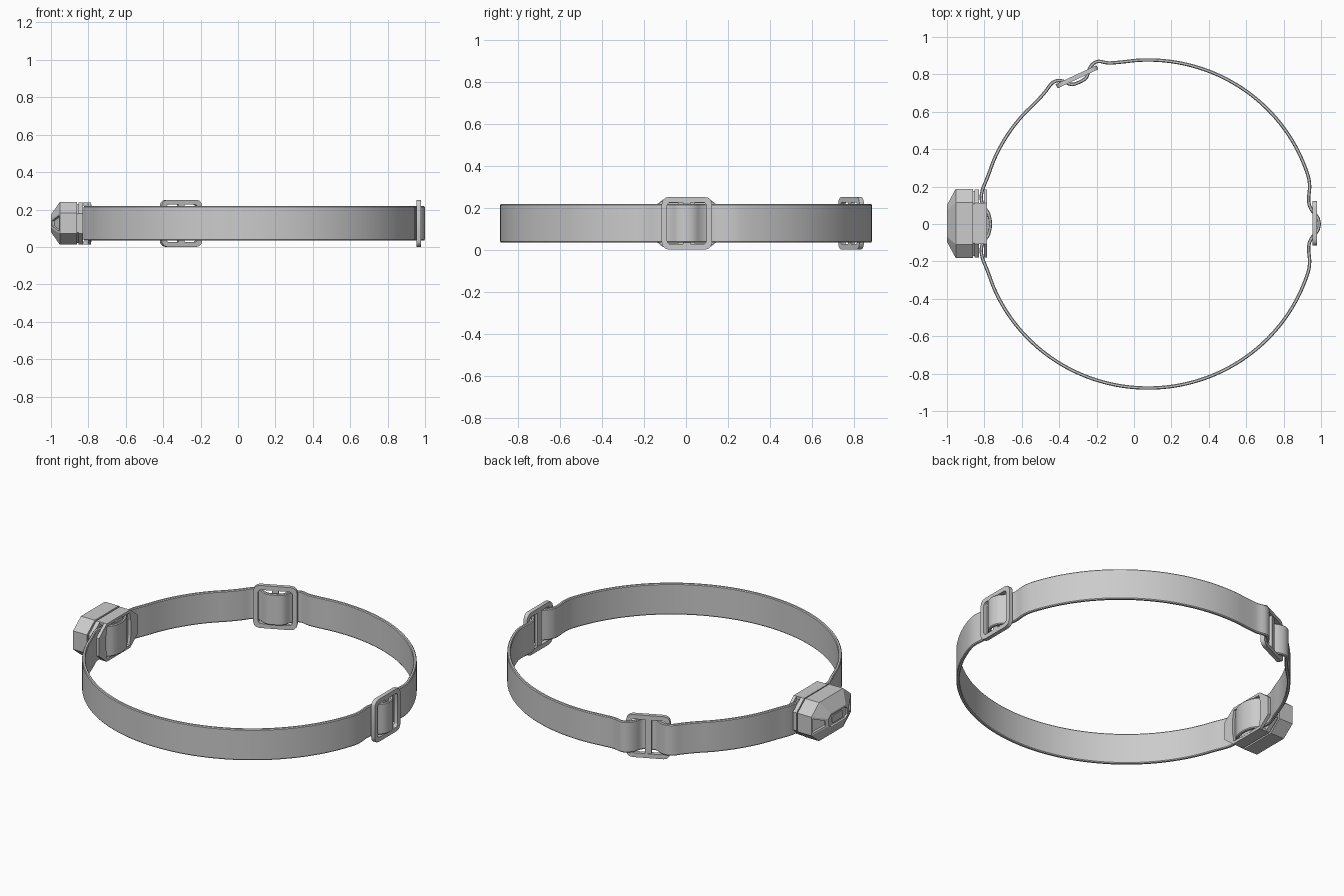
import bpy, bmesh
from math import sin, cos, radians, pi
from mathutils import Vector, Matrix

if "Cube" in bpy.data.objects:
    bpy.data.objects.remove(bpy.data.objects["Cube"])

ZC = 0.126  # mid height of the whole band


def loft(name, rings, mat=Matrix(), closed=False, edit=None):
    """Skin a list of equal-length 3D rings; cap the ends unless closed."""
    bm = bmesh.new()
    vs = [[bm.verts.new(mat @ Vector(p)) for p in r] for r in rings]
    n, m = len(vs), len(vs[0])
    for i in range(n if closed else n - 1):
        a, b = vs[i], vs[(i + 1) % n]
        for j in range(m):
            k = (j + 1) % m
            bm.faces.new((a[j], a[k], b[k], b[j]))
    if not closed:
        bm.faces.new(vs[0])
        bm.faces.new(vs[-1])
    bmesh.ops.recalc_face_normals(bm, faces=bm.faces[:])
    if edit:
        edit(bm)
    me = bpy.data.meshes.new(name)
    bm.to_mesh(me)
    bm.free()
    ob = bpy.data.objects.new(name, me)
    bpy.context.collection.objects.link(ob)
    return ob


def smooth(ob, angle=35):
    bpy.ops.object.select_all(action='DESELECT')
    ob.select_set(True)
    bpy.context.view_layer.objects.active = ob
    bpy.ops.object.shade_smooth_by_angle(angle=radians(angle))


def facing(deg, x=0, y=0):
    """Local X along the strap, Y up, Z outward in direction deg."""
    a = radians(deg)
    return Matrix(((-sin(a), 0, cos(a), x), (cos(a), 0, sin(a), y),
                   (0, 1, 0, ZC), (0, 0, 0, 1)))


def at(pts, z):
    return [(x, y, z) for x, y in pts]


def rounded(hw, hh, r, n=3):
    return [(sx * (hw - r) + r * cos(q * pi / 2 + i * pi / 2 / n),
             sy * (hh - r) + r * sin(q * pi / 2 + i * pi / 2 / n))
            for q, (sx, sy) in enumerate(((1, 1), (-1, 1), (-1, -1), (1, -1)))
            for i in range(n + 1)]


def octagon(hw, hh, tw, sh):
    return [(hw, -sh), (hw, sh), (tw, hh), (-tw, hh),
            (-hw, sh), (-hw, -sh), (-tw, -hh), (tw, -hh)]


def box(name, hw, y0, y1, z0, z1, mat):
    q = [(-hw, y0), (hw, y0), (hw, y1), (-hw, y1)]
    return loft(name, [at(q, z0), at(q, z1)], mat)


def frame(name, outer, inner, z0, z1, mat):
    return loft(name, [at(outer, z0), at(outer, z1), at(inner, z1), at(inner, z0)],
                mat, closed=True)


# strap centre line: elliptical arcs with a weave at each fitting
def arc(a0, a1, n):
    return [(0.075 + 0.895 * cos(radians(a0 + (a1 - a0) * i / n)),
             0.877 * sin(radians(a0 + (a1 - a0) * i / n))) for i in range(n + 1)]


right = [(0.981, 0.036), (0.956, 0.066), (0.938, 0.10), (0.934, 0.14), (0.939, 0.2)]
lamp = [(-0.811, 0.18), (-0.816, 0.13), (-0.803, 0.092), (-0.778, 0.055)]
weave = [(-.14, .026), (-.105, .026), (-.075, .008), (-.05, -.02), (-.025, -.03),
         (.025, -.03), (.05, -.02), (.075, .008), (.105, .026), (.14, .024)]
side = facing(115, -0.305, 0.787)
mid = [tuple((side @ Vector((s, 0, h)))[:2]) for s, h in weave]


def flip(pts):
    return [(x, -y) for x, y in reversed(pts)]


path = ([(0.99, 0)] + right + arc(17, 99, 14) + [(-0.135, 0.861)] + mid
        + [(-0.476, 0.705)] + arc(132, 163, 5) + lamp + [(-0.768, 0)]
        + flip(lamp) + arc(197, 343, 24) + flip(right))
P = [Vector(p) for p in path]
N, SUB = len(P), 4
line = []
for i in range(N):
    a, b, c, d = (P[(i + k) % N] for k in (-1, 0, 1, 2))
    for s in range(SUB):
        t = s / SUB
        line.append(0.5 * (2 * b + (c - a) * t + (2 * a - 5 * b + 4 * c - d) * t * t
                           + (3 * b - a - 3 * c + d) * t ** 3))

# strap: flat band with slightly bevelled edges
section = octagon(0.009, 0.092, 0.005, 0.087)
rings = []
for i, p in enumerate(line):
    t = (line[(i + 1) % len(line)] - line[i - 1]).normalized()
    rings.append([(p.x + t.y * o, p.y - t.x * o, ZC + h) for o, h in section])
smooth(loft("strap", rings, closed=True))

# two adjuster buckles: rounded frame and centre bar
for name, m in (("rear_buckle", facing(0, 0.966, 0.004)), ("side_buckle", side)):
    smooth(frame(name + "_frame", rounded(0.12, 0.126, 0.035), rounded(0.094, 0.1, 0.018),
                 -0.012, 0.012, m))
    box(name + "_bar", 0.018, -0.105, 0.105, -0.009, 0.009, m)

# lamp housing: faceted block with recessed windows
L = facing(180, 0, 0.003)
big = octagon(0.185, 0.114, 0.112, 0.055)
small = octagon(0.098, 0.046, 0.07, 0.024)


def windows(bm):
    front = [f for f in bm.faces if f.normal.x < -0.99]
    sides = [f for f in bm.faces if f.normal.x < -0.3 and f.normal.x > -0.99
             and abs(f.normal.z) < 0.05]
    bmesh.ops.inset_individual(bm, faces=sides, thickness=0.016)
    bmesh.ops.inset_individual(bm, faces=sides, thickness=0.003, depth=-0.012)
    bmesh.ops.inset_individual(bm, faces=front, thickness=0.012)
    bmesh.ops.inset_individual(bm, faces=front, thickness=0.003, depth=-0.01)


loft("lamp_housing", [at(big, 0.862), at(big, 0.953), at(small, 1.0)], L, edit=windows)
loft("lens", [at(octagon(0.05, 0.022, 0.04, 0.014), z) for z in (0.985, 0.995)], L)

# back plate on a narrower neck
neck = octagon(0.174, 0.104, 0.104, 0.05)
plate = octagon(0.182, 0.112, 0.11, 0.053)
loft("lamp_neck", [at(neck, 0.85), at(neck, 0.864)], L)
loft("back_plate", [at(plate, 0.83), at(plate, 0.854)], L)

# strap bracket: slotted plate, bridge bar and top and bottom walls
hole = octagon(0.115, 0.096, 0.105, 0.045)
frame("bracket_plate", plate, hole, 0.785, 0.803, L)
box("bracket_bar", 0.04, -0.1, 0.1, 0.784, 0.803, L)
for name, s in (("bracket_top_wall", 1), ("bracket_bottom_wall", -1)):
    box(name, 0.11, *sorted((s * 0.096, s * 0.112)), 0.786, 0.832, L)
